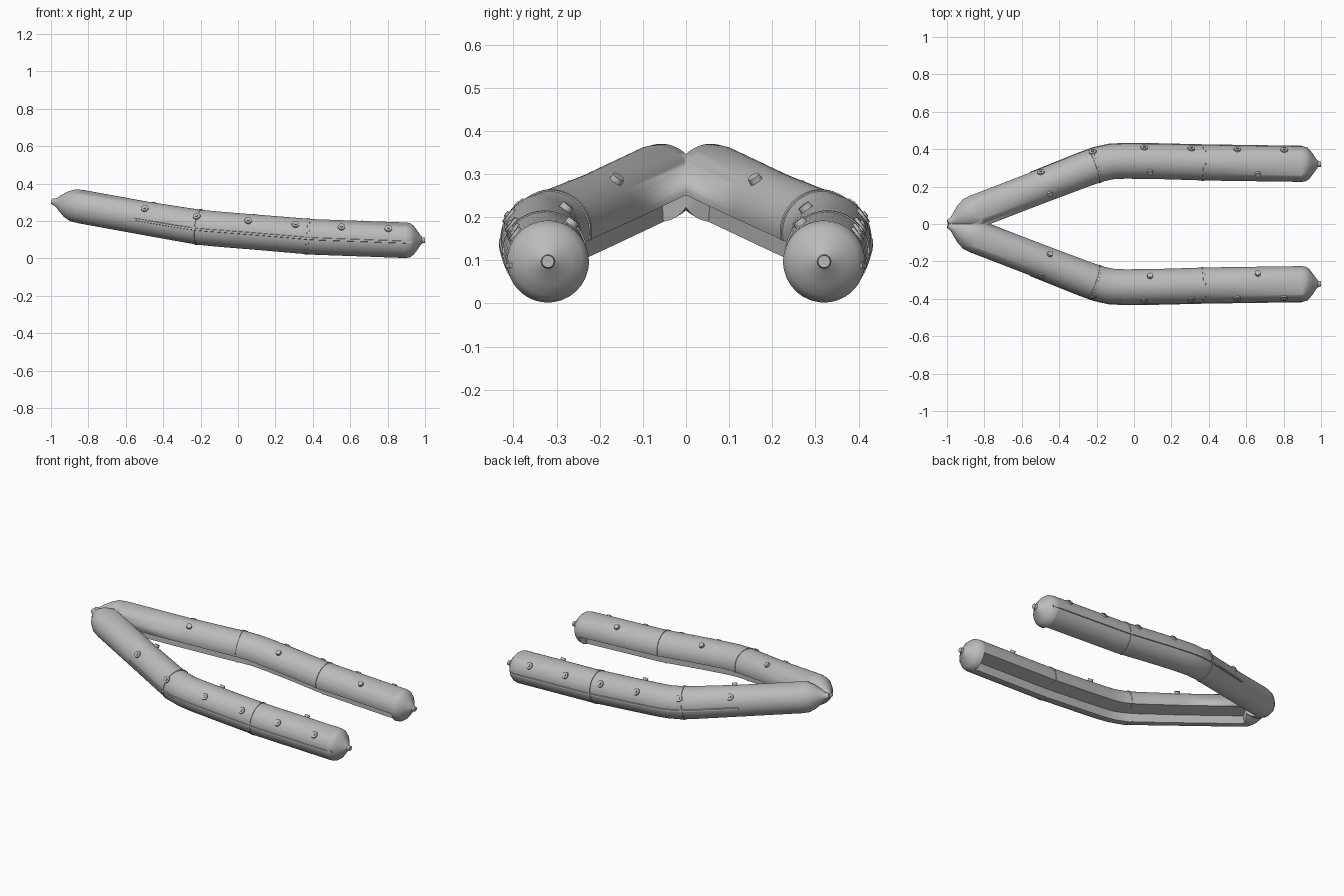
import bpy, bmesh, math
from mathutils import Vector, Matrix

if "Cube" in bpy.data.objects:
    bpy.data.objects.remove(bpy.data.objects["Cube"])

grey = bpy.data.materials.new("rubber_grey")
grey.use_nodes = True
COLOUR = (0.5, 0.5, 0.5, 1)
grey.diffuse_color = COLOUR
grey.node_tree.nodes["Principled BSDF"].inputs["Base Color"].default_value = COLOUR

# Tube centre line from stern to bow: x, y, z, radius
AXIS = [
    (1, .32, .097, .014), (.985, .32, .097, .016), (.975, .32, .097, .028),
    (.957, .32, .097, .054), (.937, .32, .097, .079), (.92, .32, .097, .091),
    (.9, .32, .097, .095),
    (.4, .327, .115, .095), (.1, .335, .14, .094), (-.05, .336, .152, .094),
    (-.12, .333, .158, .094), (-.19, .318, .165, .094), (-.26, .293, .175, .093),
    (-.5, .2, .215, .09), (-.84, .069, .277, .09), (-.88, .052, .284, .087),
    (-.915, .038, .29, .07), (-.95, .024, .297, .042), (-.972, .016, .3, .022),
    (-.995, .008, .305, .014)]
NOTCH_STERN, NOTCH_BOW = .9, -.84
RIM, LEDGE, WALL = -.02, -.04, -.012    # step under the inner side, for the floor
ARC, STEP = 36, 6


def at(x):
    """Centre and radius of the tube at x."""
    for a, b in zip(AXIS, AXIS[1:]):
        if b[0] <= x <= a[0]:
            t = (a[0] - x) / (a[0] - b[0])
            p = Vector(a).lerp(Vector(b), t)
            return Vector(p[:3]), p[3]


def frame(x):
    """Outward and upward directions square to the tube at x."""
    ahead, _ = at(max(x - .03, -.995))
    behind, _ = at(min(x + .03, 1))
    t = (ahead - behind).normalized()
    out = Vector((0, 0, 1)).cross(t)
    out = -out if out.y < 0 else out
    out.normalize()
    up = out.cross(t)
    return out, (up if up.z > 0 else -up)


def profile(r, notched):
    """Round section, with a stepped inner lower corner if notched."""
    start = math.pi - math.asin(RIM / .09)
    end = -math.acos(WALL / .09)
    pts = []
    for i in range(ARC):
        a = start + (end - start) * i / ARC
        pts.append((r * math.cos(a), r * math.sin(a)))
    low = end + 2 * math.pi
    for i in range(STEP):
        a = low + (start - low) * i / STEP
        u, v = r * math.cos(a), r * math.sin(a)
        if notched:
            k = i / (STEP / 2)
            foot = r * math.sin(low)
            rim_u, rim_v = r * math.cos(start), r * math.sin(start)
            if k <= 1:
                u, v = WALL, foot + (LEDGE - foot) * k
            else:
                u = WALL + (rim_u - WALL) * (k - 1)
                v = LEDGE + (rim_v - LEDGE) * (k - 1)
        pts.append((u, v))
    return pts


def finish(name, bm):
    """Make the object, shade it and mirror it to the other side."""
    bmesh.ops.recalc_face_normals(bm, faces=bm.faces)
    me = bpy.data.meshes.new(name)
    bm.to_mesh(me)
    bm.free()
    me.materials.append(grey)
    ob = bpy.data.objects.new(name, me)
    bpy.context.collection.objects.link(ob)
    bpy.ops.object.select_all(action='DESELECT')
    ob.select_set(True)
    bpy.context.view_layer.objects.active = ob
    bpy.ops.object.shade_smooth_by_angle(angle=math.radians(35))
    mirror = ob.modifiers.new("Mirror", 'MIRROR')
    mirror.use_axis = (False, True, False)


def loft(bm, sections):
    """Skin a list of (x, radius, notched) sections."""
    rings = []
    for x, r, notched in sections:
        c, _ = at(x)
        out, up = frame(x)
        rings.append([bm.verts.new(c + out * u + up * v)
                      for u, v in profile(r, notched)])
    for a, b in zip(rings, rings[1:]):
        for i in range(len(a)):
            j = (i + 1) % len(a)
            bm.faces.new((a[i], a[j], b[j], b[i]))
    return rings


# Main tubes with conical ends, stepped underneath on the inner side
sections = []
for x, y, z, r in AXIS:
    if x == NOTCH_STERN:
        sections += [(x, r, False), (x, r, True)]
    elif x == NOTCH_BOW:
        sections += [(x, r, True), (x, r, False)]
    else:
        sections.append((x, r, NOTCH_BOW < x < NOTCH_STERN))
bm = bmesh.new()
rings = loft(bm, sections)
bm.faces.new(rings[0])
bm.faces.new(rings[-1])
bmesh.ops.bisect_plane(bm, geom=bm.verts[:] + bm.edges[:] + bm.faces[:],
                       plane_co=(0, 0, 0), plane_no=(0, -1, 0), clear_outer=True)
finish("tube", bm)

# Raised seam bands around the tubes
for name, x in (("front_seam", -.21), ("rear_seam", .37)):
    bm = bmesh.new()
    r = at(x)[1]
    loft(bm, [(x + .007, r - .002, True), (x + .006, r + .003, True),
              (x - .006, r + .003, True), (x - .007, r - .002, True)])
    finish(name, bm)


def surface(x, degrees):
    """Point on the tube and its outward normal."""
    c, r = at(x)
    out, up = frame(x)
    a = math.radians(degrees)
    n = out * math.cos(a) + up * math.sin(a)
    return c + n * r, n


# Rubbing strake along the outer side
bm = bmesh.new()
previous = None
for i in range(41):
    x = .93 - 1.45 * i / 40
    p, n = surface(x, -6)
    up = frame(x)[1]
    ring = [bm.verts.new(p + n * d + up * h) for d, h in
            ((-.004, .008), (.004, .005), (.004, -.005), (-.004, -.008))]
    if previous:
        for k in range(4):
            j = (k + 1) % 4
            bm.faces.new((previous[k], previous[j], ring[j], ring[k]))
    if i in (0, 40):
        bm.faces.new(ring)
    previous = ring
finish("rubbing_strake", bm)


def stud(name, x, degrees, discs):
    """Stacked discs standing on the tube: (radius, height)."""
    p, n = surface(x, degrees)
    bm = bmesh.new()
    for radius, height in discs:
        depth = height + .006
        m = Matrix.Translation(p + n * (height - depth / 2))
        m = m @ n.to_track_quat('Z', 'Y').to_matrix().to_4x4()
        bmesh.ops.create_cone(bm, cap_ends=True, segments=20, radius1=radius,
                              radius2=radius * .93, depth=depth, matrix=m)
    finish(name, bm)


# Lifeline rings outside, valves on the inner upper side
for i, x in enumerate((-.48, -.205, .05, .3, .55, .8)):
    stud(f"lifeline_ring_{i + 1}", x, 38, ((.021, .006), (.008, .011)))
for i, x in enumerate((-.48, .08, .66)):
    stud(f"valve_{i + 1}", x, 126, ((.016, .013),))
